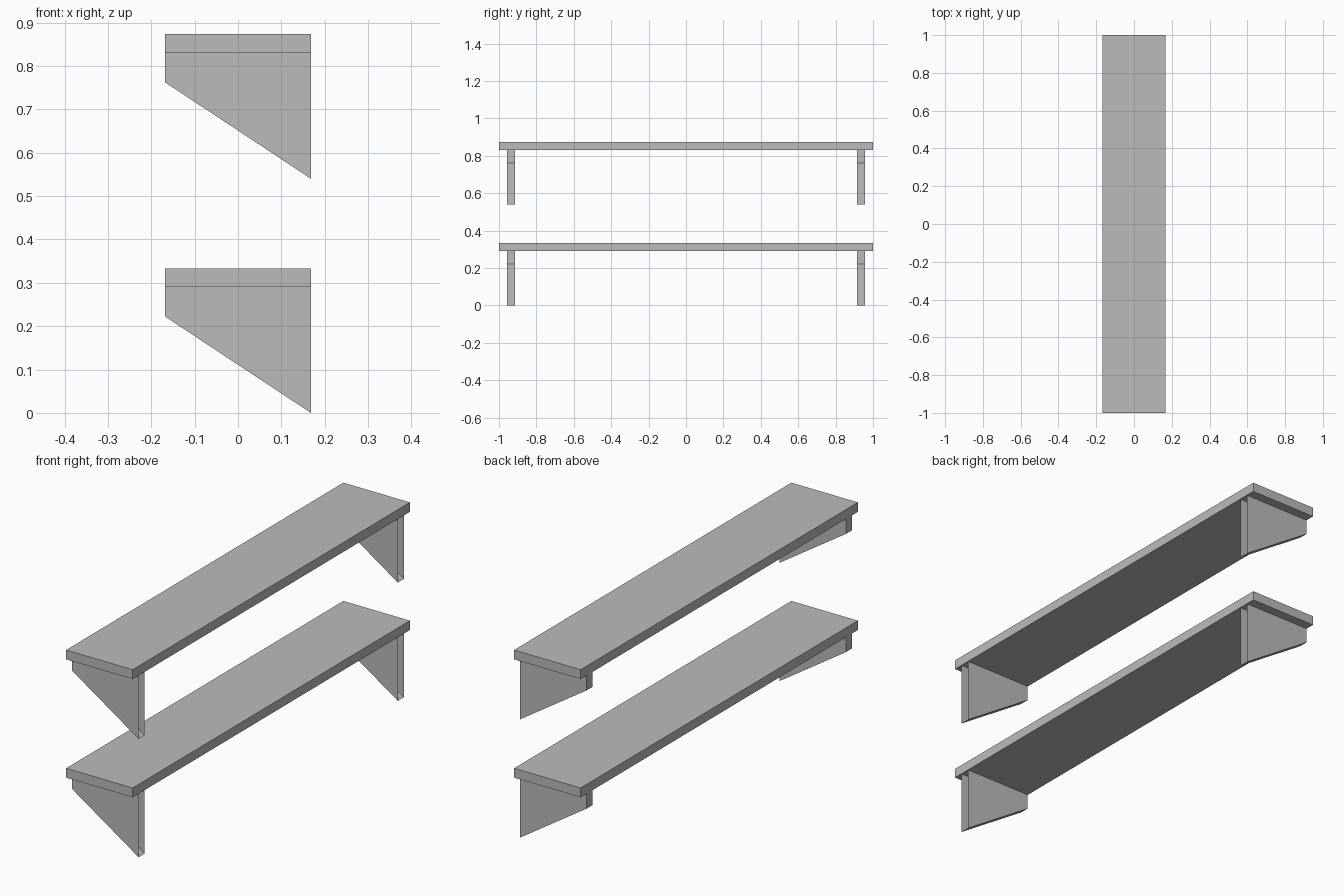
import bpy
import bmesh

cube = bpy.data.objects.get("Cube")
if cube:
    bpy.data.objects.remove(cube, do_unlink=True)

HALF_DEPTH = 0.168
HALF_LENGTH = 1.0
BOARD = 0.043          # board thickness
BRACKET_Y = (0.913, 0.957)
UNDERSIDE = 0.29       # board underside above the bracket tip
NOSE = 0.222           # lower corner of the bracket's short edge

grey = bpy.data.materials.new("plain_grey")
grey.use_nodes = True
grey.diffuse_color = (0.5, 0.5, 0.5, 1)
grey.node_tree.nodes["Principled BSDF"].inputs["Base Color"].default_value = (0.5, 0.5, 0.5, 1)


def finish(name, bm):
    mesh = bpy.data.meshes.new(name)
    bm.to_mesh(mesh)
    bm.free()
    mesh.materials.append(grey)
    obj = bpy.data.objects.new(name, mesh)
    bpy.context.collection.objects.link(obj)
    return obj


def board(name, base):
    bm = bmesh.new()
    bmesh.ops.create_cube(bm, size=1)
    bmesh.ops.scale(bm, vec=(2 * HALF_DEPTH, 2 * HALF_LENGTH, BOARD), verts=bm.verts)
    bmesh.ops.translate(bm, vec=(0, 0, base + UNDERSIDE + BOARD / 2), verts=bm.verts)
    finish(name, bm)


def bracket(name, base, side):
    # Tapered side profile extruded along the shelf
    profile = [(-HALF_DEPTH, UNDERSIDE), (-HALF_DEPTH, NOSE),
               (HALF_DEPTH, 0), (HALF_DEPTH, UNDERSIDE)]
    bm = bmesh.new()
    face = bm.faces.new([bm.verts.new((x, side * BRACKET_Y[0], base + z)) for x, z in profile])
    out = bmesh.ops.extrude_face_region(bm, geom=[face], use_keep_orig=True)
    verts = [v for v in out["geom"] if isinstance(v, bmesh.types.BMVert)]
    bmesh.ops.translate(bm, vec=(0, side * (BRACKET_Y[1] - BRACKET_Y[0]), 0), verts=verts)
    bmesh.ops.recalc_face_normals(bm, faces=bm.faces)
    # Hollow shell, open against the wall and under the board
    bm.normal_update()
    opened = [f for f in bm.faces if f.normal.x > 0.9 or f.normal.z > 0.9]
    bmesh.ops.delete(bm, geom=opened, context='FACES')
    finish(name, bm)


for level, base in (("lower", 0.0), ("upper", 0.54)):
    board(level + "_shelf_board", base)
    for end, side in (("front", -1), ("back", 1)):
        bracket(f"{level}_{end}_bracket", base, side)
